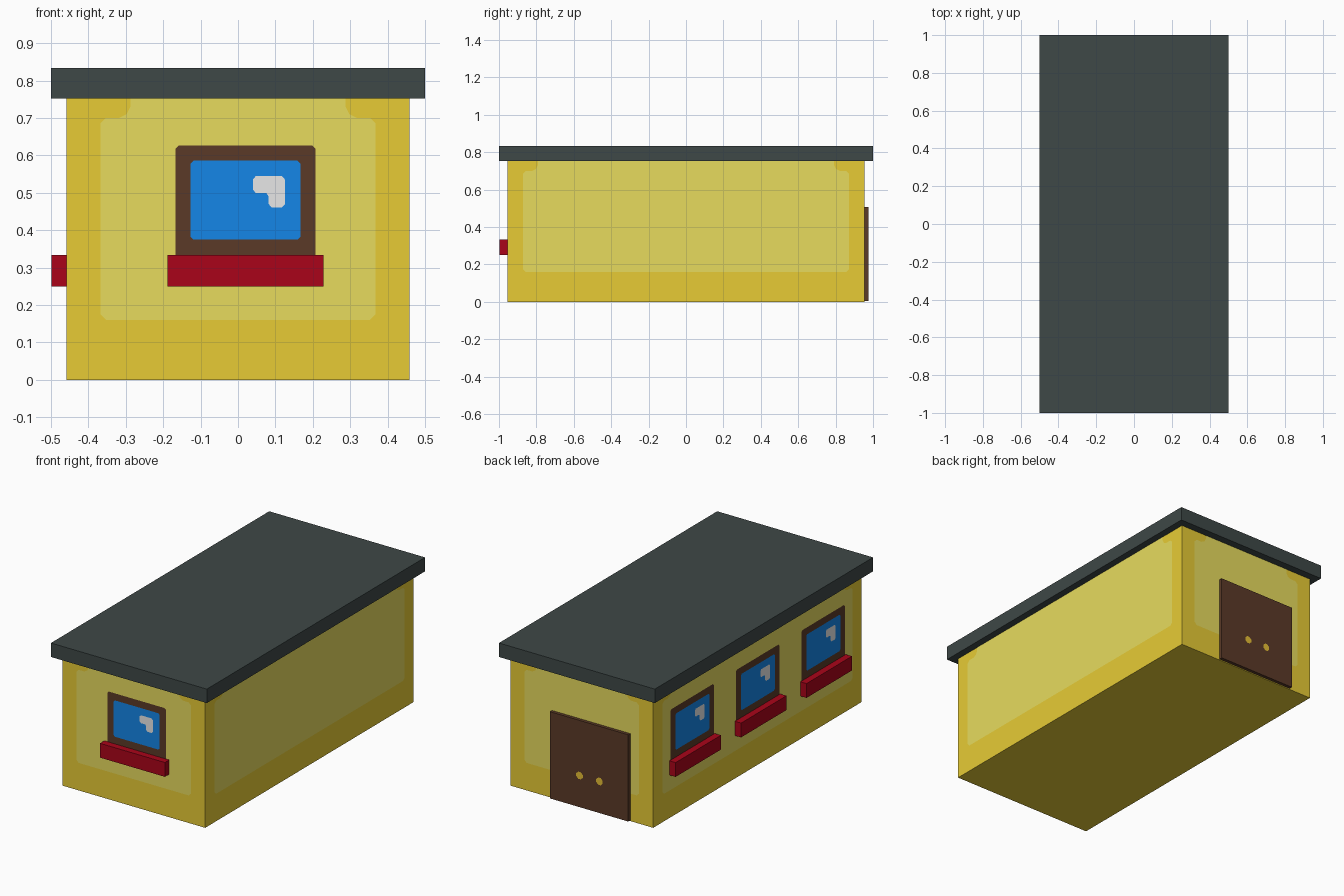
import bpy
import bmesh
from math import pi
from mathutils import Matrix

cube = bpy.data.objects.get("Cube")
if cube:
    bpy.data.objects.remove(cube, do_unlink=True)


def material(name, rgb):
    lin = [((c / 255 + 0.055) / 1.055) ** 2.4 for c in rgb] + [1]
    m = bpy.data.materials.new(name)
    m.use_nodes = True
    m.diffuse_color = lin
    m.node_tree.nodes["Principled BSDF"].inputs["Base Color"].default_value = lin
    return m


YELLOW = material("wall yellow", (235, 207, 54))
PALE = material("pale wall yellow", (234, 222, 95))
SLATE = material("roof slate", (62, 72, 71))
BROWN = material("dark brown", (91, 58, 39))
BLUE = material("glass blue", (22, 140, 242))
GREY = material("reflection grey", (234, 234, 234))
RED = material("sill red", (170, 2, 25))
GOLD = material("knob gold", (235, 195, 54))

HALF_X, HALF_Y, WALL_TOP, ROOF_TOP = 0.458, 0.955, 0.752, 0.833
FRONT, RIGHT, BACK, LEFT = range(4)   # quarter turns around z


def finish(bm, name, mat):
    mesh = bpy.data.meshes.new(name)
    bm.to_mesh(mesh)
    bm.free()
    mesh.materials.append(mat)
    ob = bpy.data.objects.new(name, mesh)
    bpy.context.collection.objects.link(ob)
    return ob


def block(name, x0, x1, y0, y1, z0, z1, mat, side=FRONT):
    bm = bmesh.new()
    bmesh.ops.create_cube(bm, size=1)
    bmesh.ops.scale(bm, vec=(x1 - x0, y1 - y0, z1 - z0), verts=bm.verts)
    bmesh.ops.translate(bm, vec=((x0 + x1) / 2, (y0 + y1) / 2, (z0 + z1) / 2), verts=bm.verts)
    bmesh.ops.transform(bm, matrix=Matrix.Rotation(side * pi / 2, 4, "Z"), verts=bm.verts)
    return finish(bm, name, mat)


def reach(side):
    return HALF_Y if side in (FRONT, BACK) else HALF_X


def paint(name, side, outline, lift, mat):
    """Flat painted face, outline (across, up), lifted just off a wall."""
    bm = bmesh.new()
    bm.faces.new([bm.verts.new((u, -reach(side) - lift, z)) for u, z in outline])
    bmesh.ops.transform(bm, matrix=Matrix.Rotation(side * pi / 2, 4, "Z"), verts=bm.verts)
    return finish(bm, name, mat)


def relief(name, side, u0, u1, z0, z1, depth, mat):
    """Solid block standing out from a wall."""
    r = reach(side)
    return block(name, u0, u1, -r - depth, -r, z0, z1, mat, side)


def clipped(u0, u1, z0, z1, c):
    """Rectangle with corners clipped by c."""
    return [(u0 + c, z0), (u1 - c, z0), (u1, z0 + c), (u1, z1 - c),
            (u1 - c, z1), (u0 + c, z1), (u0, z1 - c), (u0, z0 + c)]


def wall_panel(name, side, w):
    """Pale field with a narrower tab reaching up to the roof."""
    t, r = w - 0.08, 0.015
    half = [(w - r, 0.16), (w, 0.16 + r), (w, 0.70 - r), (w - r, 0.70), (t + 0.03, 0.70),
            (t + 0.01, 0.71), (t, 0.73), (t, WALL_TOP)]
    paint(name, side, half + [(-u, z) for u, z in reversed(half)], 0.001, PALE)


def window(name, side, u, s=1.0):
    """Painted frame, glass and reflection above a projecting sill."""
    paint(name + "_frame", side, clipped(u - 0.187 * s, u + 0.187 * s, 0.32, 0.626, 0.008), 0.002, BROWN)
    paint(name + "_glass", side, clipped(u - 0.147 * s, u + 0.147 * s, 0.375, 0.586, 0.008), 0.003, BLUE)
    a, b, c, d = [u + k * s for k in (0.02, 0.062, 0.07, 0.105)]
    shine = [(a, 0.508), (a + 0.008, 0.499), (b - 0.006, 0.499), (b, 0.49), (b, 0.47), (c, 0.46),
             (d - 0.008, 0.46), (d, 0.468), (d, 0.536), (d - 0.008, 0.545), (a + 0.008, 0.545), (a, 0.536)]
    paint(name + "_reflection", side, shine, 0.004, GREY)
    relief(name + "_sill", side, u - 0.208, u + 0.208, 0.25, 0.333, 0.041, RED)


# Main body and roof slab
block("walls", -HALF_X, HALF_X, -HALF_Y, HALF_Y, 0, WALL_TOP, YELLOW)
block("roof", -0.5, 0.5, -1, 1, WALL_TOP, ROOF_TOP, SLATE)

# Pale fields on all four walls
for label, side, w in (("front", FRONT, 0.368), ("right", RIGHT, 0.872),
                       ("back", BACK, 0.368), ("left", LEFT, 0.872)):
    wall_panel(label + "_wall_panel", side, w)

# One window in front, a row of three along the side
window("front_window", FRONT, 0.02)
for i in range(3):
    window(f"side_window_{i + 1}", LEFT, 0.6 * (i - 1), 1.06)

# Double door with two painted knobs
relief("door", BACK, -0.19, 0.312, 0.005, 0.508, 0.02, BROWN)
for i, u in enumerate((0.0, 0.128)):
    paint(f"door_knob_{i + 1}", BACK, clipped(u - 0.021, u + 0.021, 0.168, 0.21, 0.013), 0.021, GOLD)
